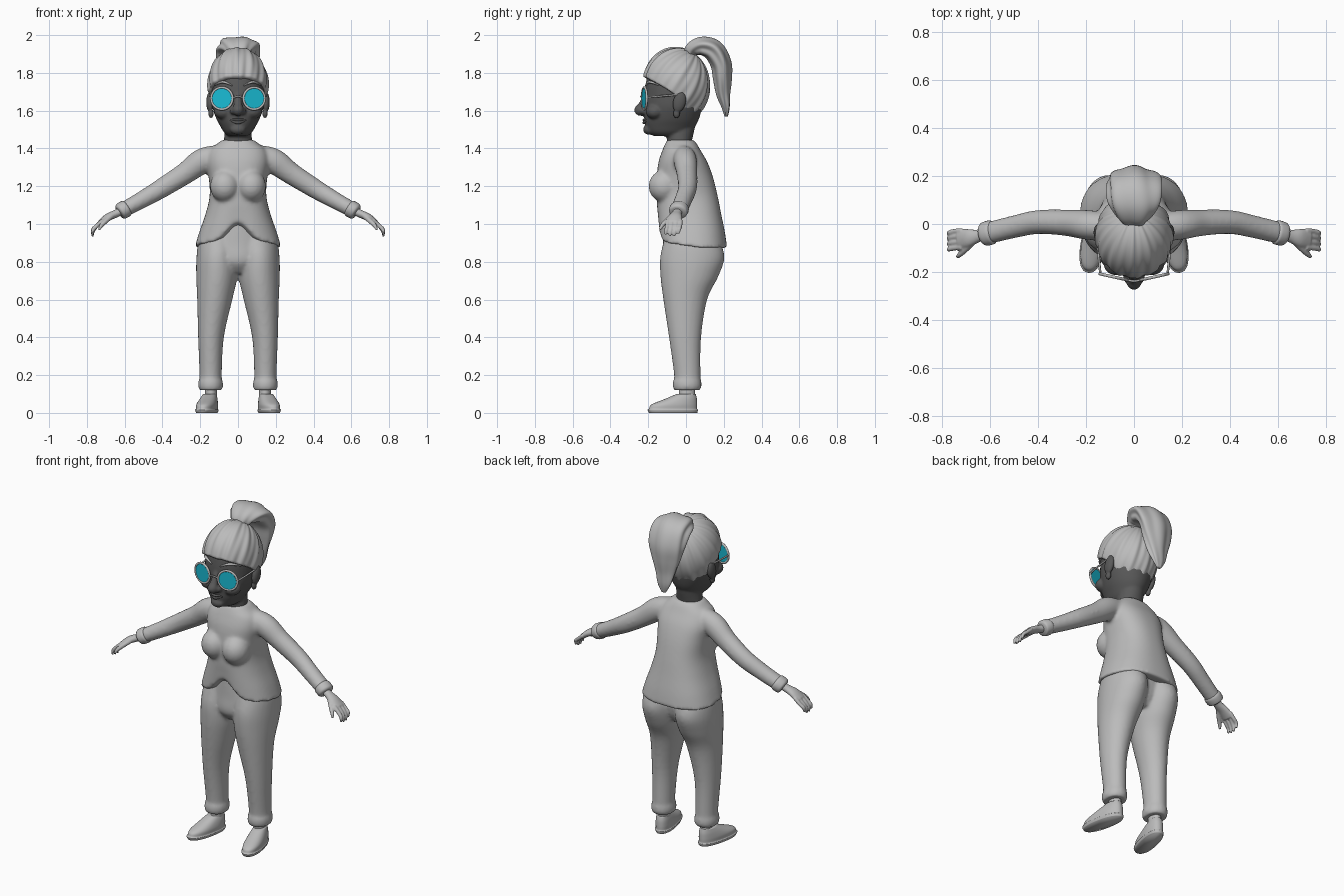
import bpy, bmesh, math
from mathutils import Vector, Matrix

cube = bpy.data.objects.get("Cube")
if cube:
    bpy.data.objects.remove(cube)


def material(name, rgb):
    m = bpy.data.materials.new(name)
    m.use_nodes = True
    m.diffuse_color = (*rgb, 1)
    m.node_tree.nodes["Principled BSDF"].inputs["Base Color"].default_value = (*rgb, 1)
    return m


LIGHT = material("light_grey", (0.5, 0.5, 0.5))
DARK = material("dark_grey", (0.1, 0.1, 0.1))
CYAN = material("cyan_lens", (0.01, 0.5, 0.66))


def spline(rows, k=5):
    """Catmull-Rom resampling of equal-length rows."""
    out = []
    for i in range(len(rows) - 1):
        a, b, c, d = (rows[max(i - 1, 0)], rows[i], rows[i + 1], rows[min(i + 2, len(rows) - 1)])
        for j in range(k):
            t = j / k
            out.append([q + t * (r - p) / 2 + t * t * (2 * p - 5 * q + 4 * r - s) / 2
                        + t ** 3 * (3 * q - p - 3 * r + s) / 2 for p, q, r, s in zip(a, b, c, d)])
    return out + [list(rows[-1])]


def skin(bm, rings):
    rings = [[bm.verts.new(p) for p in r] for r in rings]
    n = len(rings[0])
    for a, b in zip(rings, rings[1:]):
        for i in range(n):
            bm.faces.new((a[i], a[(i + 1) % n], b[(i + 1) % n], b[i]))
    return bm.faces.new(rings[0]), bm.faces.new(rings[-1])


def stack(bm, rows, side=1, power=2.0, n=40):
    """Horizontal rings; rows are (z, centre x, half width, front y, back y)."""
    def sp(v):
        return math.copysign(abs(v) ** (2 / power), v)
    angles = [2 * math.pi * i / n for i in range(n)]
    return skin(bm, [[(side * (cx + w * sp(math.cos(a))), (f + b) / 2 + (b - f) / 2 * sp(math.sin(a)), z)
                      for a in angles] for z, cx, w, f, b in spline(rows)])


def tube(bm, rows, across=(0, 1, 0), side=1, lobes=0.0, n=20):
    """Swept tube; rows are (x, y, z, radius across, other radius)."""
    rows = spline(rows)
    pts = [Vector((side * r[0], r[1], r[2])) for r in rows]
    rings = []
    for k, (p, r) in enumerate(zip(pts, rows)):
        t = (pts[min(k + 1, len(pts) - 1)] - pts[max(k - 1, 0)]).normalized()
        u = Vector(across)
        u = (u - t * t.dot(u)).normalized()
        v = t.cross(u)
        ring = []
        for i in range(n):
            a = 2 * math.pi * i / n
            g = 1 + lobes * (math.cos(6 * a + 0.13 * k) + 0.6 * math.sin(4 * a - 0.2 * k))
            ring.append(p + g * (u * r[3] * math.cos(a) + v * r[4] * math.sin(a)))
        rings.append(ring)
    return skin(bm, rings)


def ball(bm, centre, radii, tilt=0.0):
    m = Matrix.Translation(centre) @ Matrix.Rotation(tilt, 4, 'X') @ Matrix.Diagonal((*radii, 1))
    bmesh.ops.create_uvsphere(bm, u_segments=28, v_segments=18, radius=1, matrix=m)


def finish(name, bm, mat, voxel=0, smooth=4):
    bmesh.ops.recalc_face_normals(bm, faces=bm.faces[:])
    me = bpy.data.meshes.new(name)
    bm.to_mesh(me)
    bm.free()
    me.materials.append(mat)
    me.polygons.foreach_set("use_smooth", [True] * len(me.polygons))
    ob = bpy.data.objects.new(name, me)
    bpy.context.scene.collection.objects.link(ob)
    if voxel:
        r = ob.modifiers.new("blend", 'REMESH')
        r.mode, r.voxel_size, r.use_smooth_shade = 'VOXEL', voxel, True
        s = ob.modifiers.new("relax", 'SMOOTH')
        s.factor, s.iterations = 0.5, smooth
    return ob


# Sweater: body with a scalloped hem, bust and sleeves
bm = bmesh.new()
hem, top = stack(bm, [(.87, 0, .228, -.145, .218), (.95, 0, .205, -.148, .207), (1.05, 0, .172, -.152, .187),
                      (1.15, 0, .15, -.155, .167), (1.25, 0, .155, -.155, .142), (1.33, 0, .165, -.145, .112),
                      (1.39, 0, .15, -.125, .077), (1.425, 0, .11, -.11, .057), (1.445, 0, .085, -.1, .04)],
                 power=2.4, n=72)
for v in bm.verts:
    front = min(max((0.1 - v.co.y) / 0.25, 0), 1)
    lift = 0.035 * front + 0.115 * front ** 2 * math.exp(-(v.co.x / 0.085) ** 2)
    v.co.z += lift * min(max((1.1 - v.co.z) / 0.23, 0), 1)
bmesh.ops.poke(bm, faces=[hem])
for s in (1, -1):
    ball(bm, (s * .07, -.115, 1.2), (.078, .083, .085))
    tube(bm, [(.06, -.015, 1.37, .05, .05), (.18, -.005, 1.338, .062, .067), (.28, .005, 1.268, .055, .058),
              (.4, .008, 1.192, .05, .052), (.5, -.012, 1.133, .047, .046), (.6, -.036, 1.078, .046, .041)], side=s)
finish("sweater", bm, LIGHT, 0.01, 6)

# Trousers: two legs blended with the hips
bm = bmesh.new()
stack(bm, [(.74, 0, .08, -.08, .11), (.8, 0, .15, -.125, .145), (.9, 0, .185, -.122, .155),
           (1.03, 0, .12, -.118, .125)])
for s in (1, -1):
    stack(bm, [(.12, .145, .06, -.065, .075), (.14, .145, .066, -.07, .082), (.17, .145, .064, -.069, .081),
               (.2, .145, .059, -.063, .077), (.4, .143, .068, -.09, .08), (.6, .123, .093, -.12, .112),
               (.72, .112, .109, -.135, .17), (.82, .109, .111, -.137, .203), (.91, .102, .105, -.118, .18),
               (.99, .09, .075, -.1, .14)], side=s)
finish("trousers", bm, LIGHT, 0.01, 5)

for s, label in ((1, "left"), (-1, "right")):
    # Ankle and toed-out slip-on shoe
    bm = bmesh.new()
    stack(bm, [(.05, .143, .032, -.04, .05), (.16, .143, .03, -.035, .045)], side=s)
    finish(label + "_ankle", bm, LIGHT)
    bm = bmesh.new()
    stack(bm, [(0, 0, .049, -.2, .06), (.015, 0, .054, -.207, .064), (.022, 0, .05, -.2, .06),
               (.045, 0, .05, -.185, .06), (.075, 0, .043, -.11, .058), (.1, 0, .034, -.05, .052)], power=2.3)
    shoe = finish(label + "_shoe", bm, LIGHT)
    shoe.matrix_world = Matrix.Translation((s * .15, 0, 0)) @ Matrix.Rotation(s * .21, 4, 'Z')

    # Sleeve cuff
    bm = bmesh.new()
    tube(bm, [(.585, -.033, 1.087, .044, .04), (.595, -.035, 1.081, .051, .046),
              (.622, -.042, 1.066, .049, .044), (.63, -.044, 1.061, .036, .032)], side=s)
    finish(label + "_cuff", bm, LIGHT)

    # Hand with four fingers and a thumb
    bm = bmesh.new()
    tube(bm, [(.61, -.04, 1.072, .024, .022), (.65, -.05, 1.053, .027, .021), (.69, -.058, 1.035, .038, .02),
              (.73, -.063, 1.005, .042, .015)], side=s)
    for i in range(4):
        y = -.028 - .023 * i
        drop = (.012, 0, 0, .008)[i]
        tube(bm, [(.715, y, 1.02, .011, .011), (.748, y - .003, .99, .011, .011),
                  (.768, y - .008, .96 + drop, .01, .01), (.77, y - .012, .935 + drop, .006, .006)], side=s, n=12)
    tube(bm, [(.665, -.07, 1.045, .014, .014), (.7, -.105, 1.015, .013, .013),
              (.725, -.128, .99, .011, .011), (.735, -.138, .968, .006, .006)], side=s, n=12)
    finish(label + "_hand", bm, LIGHT, 0.005, 2)

    # Ear
    bm = bmesh.new()
    ball(bm, (s * .148, -.035, 1.645), (.02, .034, .055), -.25)
    ball(bm, (s * .143, -.05, 1.585), (.014, .018, .025))
    finish(label + "_ear", bm, DARK, 0.005, 2)

    # Eyebrow
    bm = bmesh.new()
    tube(bm, [(.03, -.213, 1.733, .003, .004), (.08, -.194, 1.752, .007, .008),
              (.122, -.145, 1.735, .003, .004)], across=(0, 0, 1), side=s, n=10)
    finish(label + "_eyebrow", bm, LIGHT)

    # Round lens, rim and temple
    place = Matrix.Translation((s * .085, -.22, 1.665)) @ Matrix.Rotation(s * .22, 4, 'Z') @ Matrix.Rotation(math.pi / 2, 4, 'X')
    bm = bmesh.new()
    bmesh.ops.create_cone(bm, cap_ends=True, segments=40, radius1=.056, radius2=.056, depth=.006, matrix=place)
    lens = finish(label + "_lens", bm, CYAN)
    lens.data.polygons.foreach_set("use_smooth", [False] * len(lens.data.polygons))
    bpy.ops.mesh.primitive_torus_add(major_radius=.058, minor_radius=.0065, major_segments=40, minor_segments=10)
    rim = bpy.context.object
    rim.name, rim.matrix_world = label + "_rim", place
    rim.data.materials.append(LIGHT)
    bpy.ops.object.shade_smooth()
    bm = bmesh.new()
    tube(bm, [(.14, -.206, 1.67, .005, .005), (.148, -.12, 1.678, .005, .005), (.152, -.04, 1.685, .005, .005)],
         across=(0, 0, 1), side=s, n=8)
    finish(label + "_temple", bm, LIGHT)

bm = bmesh.new()
tube(bm, [(-.03, -.232, 1.668, .005, .005), (0, -.238, 1.675, .005, .005), (.03, -.232, 1.668, .005, .005)],
     across=(0, 0, 1), n=8)
finish("glasses_bridge", bm, LIGHT)

# Head, neck, nose, cheeks and chin
bm = bmesh.new()
stack(bm, [(1.465, 0, .05, -.17, -.01), (1.485, 0, .074, -.2, .02), (1.52, 0, .095, -.215, .05),
           (1.56, 0, .116, -.22, .07), (1.62, 0, .136, -.22, .085), (1.68, 0, .14, -.218, .09),
           (1.74, 0, .14, -.213, .09), (1.8, 0, .133, -.198, .085), (1.87, 0, .09, -.15, .045),
           (1.89, 0, .05, -.1, 0)])
stack(bm, [(1.37, 0, .08, -.095, .03), (1.43, 0, .076, -.1, .03), (1.5, 0, .07, -.105, .045),
           (1.58, 0, .07, -.1, .06)])
tube(bm, [(0, -.205, 1.7, .016, .012), (0, -.22, 1.66, .018, .016), (0, -.24, 1.615, .026, .022)], across=(1, 0, 0))
ball(bm, (0, -.24, 1.603), (.031, .034, .031))
ball(bm, (0, -.195, 1.5), (.042, .032, .028))
for s in (1, -1):
    ball(bm, (s * .026, -.225, 1.598), (.018, .022, .018))
    ball(bm, (s * .075, -.165, 1.595), (.052, .048, .04))
finish("head", bm, DARK, 0.007, 4)

# Smiling lips
bm = bmesh.new()
for z, r in ((1.551, .007), (1.537, .009)):
    tube(bm, [(-.05, -.2, 1.555, .003, .003), (0, -.222, z, r, .008), (.05, -.2, 1.555, .003, .003)],
         across=(0, 0, 1), n=10)
finish("mouth", bm, DARK)


# Swept-back hair: strands converge on the tie, the surface tucks in below the hairline
def hairline(y):
    pts = [(-.3, 1.785), (-.22, 1.775), (-.11, 1.715), (-.06, 1.68), (-.015, 1.62), (.0, 1.52), (.3, 1.5)]
    for (a, p), (b, q) in zip(pts, pts[1:]):
        if y <= b:
            return p + (q - p) * (y - a) / (b - a)
    return 1.5


bm = bmesh.new()
bmesh.ops.create_uvsphere(bm, u_segments=144, v_segments=80, radius=1)
turn = Matrix.Rotation(-.585, 3, 'X')
centre = Vector((0, -.052, 1.735))
for v in bm.verts:
    lon = math.atan2(v.co.y, v.co.x)
    spread = math.hypot(v.co.x, v.co.y)
    ridge = 0.018 * math.cos(12 * lon + 1.2 * v.co.z) + 0.012 * math.cos(23 * lon + 1 - 2 * v.co.z)
    d = (turn @ v.co) * (1 + ridge * spread)
    off = Vector((d.x * .16, d.y * .178, d.z * .2))
    keep = min(max((centre.z + off.z - hairline(centre.y + off.y)) / .014 + .5, 0), 1)
    v.co = centre + off * (.74 + .26 * math.sqrt(keep))
finish("hair", bm, LIGHT)

# Wavy ponytail
bm = bmesh.new()
tube(bm, [(0, .015, 1.89, .045, .03), (0, .035, 1.925, .075, .04), (0, .085, 1.942, .105, .05),
          (0, .145, 1.92, .112, .056), (0, .185, 1.85, .108, .052), (0, .193, 1.77, .09, .046),
          (0, .197, 1.69, .064, .036), (0, .21, 1.62, .042, .022), (0, .213, 1.57, .014, .009)],
     across=(1, 0, 0), lobes=.06, n=64)
finish("ponytail", bm, LIGHT)
